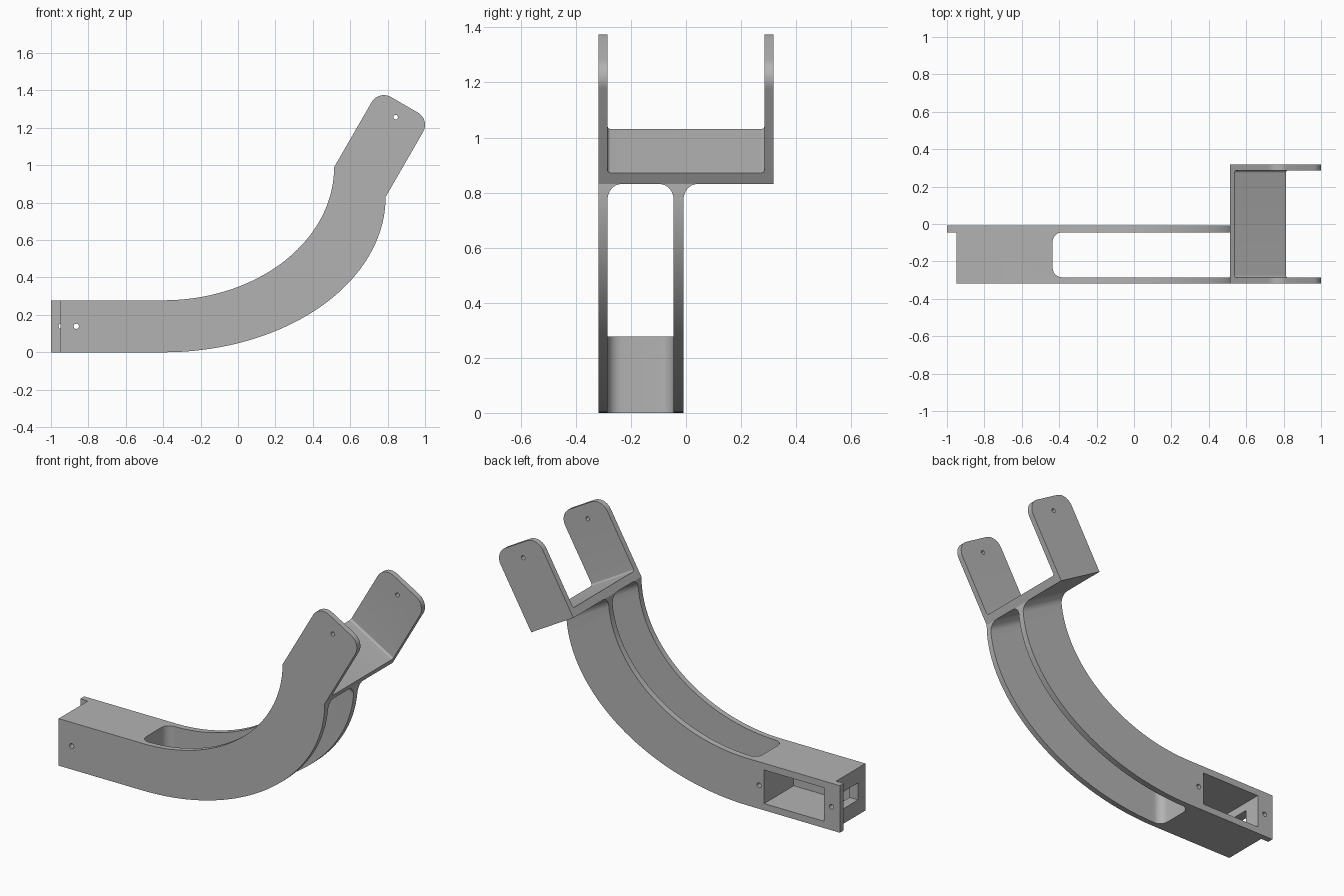
import bpy, bmesh, math
from mathutils import Vector, Matrix

cube = bpy.data.objects.get("Cube")
if cube:
    bpy.data.objects.remove(cube)

grey = bpy.data.materials.new("plain_grey")
grey.use_nodes = True
colour = (0.45, 0.45, 0.45, 1)
grey.diffuse_color = colour
grey.node_tree.nodes["Principled BSDF"].inputs["Base Color"].default_value = colour

# Main dimensions
HALF, WALL = 0.318, 0.033
FRONT, BACK, BACK_IN = -HALF, -0.009, -0.045
HEIGHT, BEND = 0.278, -0.4
FORK_W, FORK_L, PLATE = 0.318, 0.4765, 0.047
ORIGIN = Vector((0.514, 0.99))
ALONG = Vector((0.5, math.sqrt(0.75)))
ACROSS = Vector((math.sqrt(0.75), -0.5))


def fork_point(a, c):
    """Point in the side plane, a along the fork and c across it."""
    return ORIGIN + ALONG * a + ACROSS * c


def prism(name, profile, y0, y1, round_edge=None, radius=0.0):
    """Extrude an x-z profile along y, rounding chosen lengthwise edges."""
    bm = bmesh.new()
    face = bm.faces.new([bm.verts.new((p[0], y0, p[1])) for p in profile])
    new = bmesh.ops.extrude_face_region(bm, geom=[face])["geom"]
    bmesh.ops.translate(bm, vec=(0, y1 - y0, 0),
                        verts=[v for v in new if isinstance(v, bmesh.types.BMVert)])
    bmesh.ops.recalc_face_normals(bm, faces=bm.faces)
    if round_edge:
        edges = [e for e in bm.edges
                 if abs(e.verts[0].co.y - e.verts[1].co.y) < 1e-5
                 and round_edge(e.verts[0].co, e.verts[1].co)]
        bmesh.ops.bevel(bm, geom=edges, offset=radius, segments=8,
                        profile=0.5, affect='EDGES')
    return finish(name, bm)


def finish(name, bm):
    mesh = bpy.data.meshes.new(name)
    bm.to_mesh(mesh)
    bm.free()
    mesh.materials.append(grey)
    obj = bpy.data.objects.new(name, mesh)
    bpy.context.collection.objects.link(obj)
    return obj


def box(name, x0, x1, y0, y1, z0, z1):
    return prism(name, [(x0, z0), (x1, z0), (x1, z1), (x0, z1)], y0, y1)


def pin(name, x, z, y0, y1, radius=0.014):
    bm = bmesh.new()
    place = Matrix.Translation((x, (y0 + y1) / 2, z)) @ Matrix.Rotation(math.pi / 2, 4, 'X')
    bmesh.ops.create_cone(bm, cap_ends=True, segments=24, radius1=radius,
                          radius2=radius, depth=y1 - y0, matrix=place)
    return finish(name, bm)


def combine(target, other, operation='DIFFERENCE'):
    mod = target.modifiers.new("combine", 'BOOLEAN')
    mod.operation, mod.solver, mod.object = operation, 'EXACT', other
    bpy.context.view_layer.objects.active = target
    bpy.ops.object.modifier_apply(modifier=mod.name)
    bpy.data.objects.remove(other)


def arc(cx, cz, rx, rz, a0, a1, steps):
    return [(cx + rx * math.cos(t), cz + rz * math.sin(t))
            for t in (a0 + (a1 - a0) * i / steps for i in range(steps + 1))]


def slot_cutter(x0, y0, y1):
    """Space below the cross plate, with rounded corners against it."""
    def top(x):
        return ORIGIN.y - (x - ORIGIN.x) / math.sqrt(3)
    def rounded(a, b):
        return (all(abs(p.x - x0) < 1e-4 for p in (a, b))
                or all(abs(p.z - top(p.x)) < 1e-4 for p in (a, b)))
    profile = [(x0, -0.2), (1.2, -0.2), (1.2, top(1.2)), (x0, top(x0))]
    return prism("slot_cutter", profile, y0, y1, rounded, 0.05)


# Curved arm, running a little way into the cross plate
heel = fork_point(0, FORK_W)
lower = arc(BEND, heel.y, heel.x - BEND, heel.y, -math.pi / 2, 0, 40)
upper = arc(BEND, ORIGIN.y, ORIGIN.x - BEND, ORIGIN.y - HEIGHT, 0, -math.pi / 2, 40)
tip = [fork_point(0.02, FORK_W), fork_point(0.02, 0)]
arm = prism("curved_arm", [(-1, 0)] + lower + tip + upper + [(-1, HEIGHT)],
            FRONT, BACK + 0.05)
combine(arm, slot_cutter(-1.5, BACK, 0.3))
combine(arm, slot_cutter(-0.435, FRONT + WALL, BACK_IN))

# Square end: back tongue, pocket, end opening and screw holes
mid = HEIGHT / 2
combine(arm, box("notch", -1.1, -0.95, -0.5, BACK_IN, -0.1, 0.5))
combine(arm, box("pocket", -0.895, -0.505, FRONT + WALL, 0.1, 0.04, HEIGHT - 0.04))
combine(arm, box("end_opening", -1.1, -0.8, -0.25, -0.11, mid - 0.05, mid + 0.05))
combine(arm, pin("front_hole", -0.865, mid, -0.4, -0.2))
combine(arm, pin("tongue_hole", -0.945, mid, -0.1, 0.1))
combine(arm, pin("back_hole", -0.472, mid, -0.1, 0.1))

# Fork: two rounded prongs joined by a cross plate
R = 0.0755
corners = []
for c, start in ((FORK_W - R, 0), (R, math.pi / 2)):
    corners += [fork_point(FORK_L - R + R * math.sin(t), c + R * math.cos(t))
                for t in (start + math.pi / 2 * i / 10 for i in range(11))]
fork = prism("fork", [fork_point(0, 0), heel] + corners, -HALF, HALF)


def at_plate(a, b):
    return all(abs((Vector((p.x, p.z)) - ORIGIN).dot(ALONG) - PLATE) < 1e-4 for p in (a, b))


gap = [fork_point(PLATE, -1), fork_point(PLATE, 1), fork_point(1, 1), fork_point(1, -1)]
combine(fork, prism("fork_gap", gap, WALL - HALF, HALF - WALL, at_plate, 0.012))
eye = fork_point(0.396, FORK_W / 2 - 0.008)
combine(fork, pin("fork_holes", eye.x, eye.y, -0.5, 0.5, 0.012))

# Join into one bracket with crisp edges
combine(arm, fork, 'UNION')
arm.name = "curved_arm_with_fork"
bpy.ops.object.select_all(action='DESELECT')
arm.select_set(True)
bpy.context.view_layer.objects.active = arm
bpy.ops.object.shade_smooth_by_angle(angle=math.radians(25))
